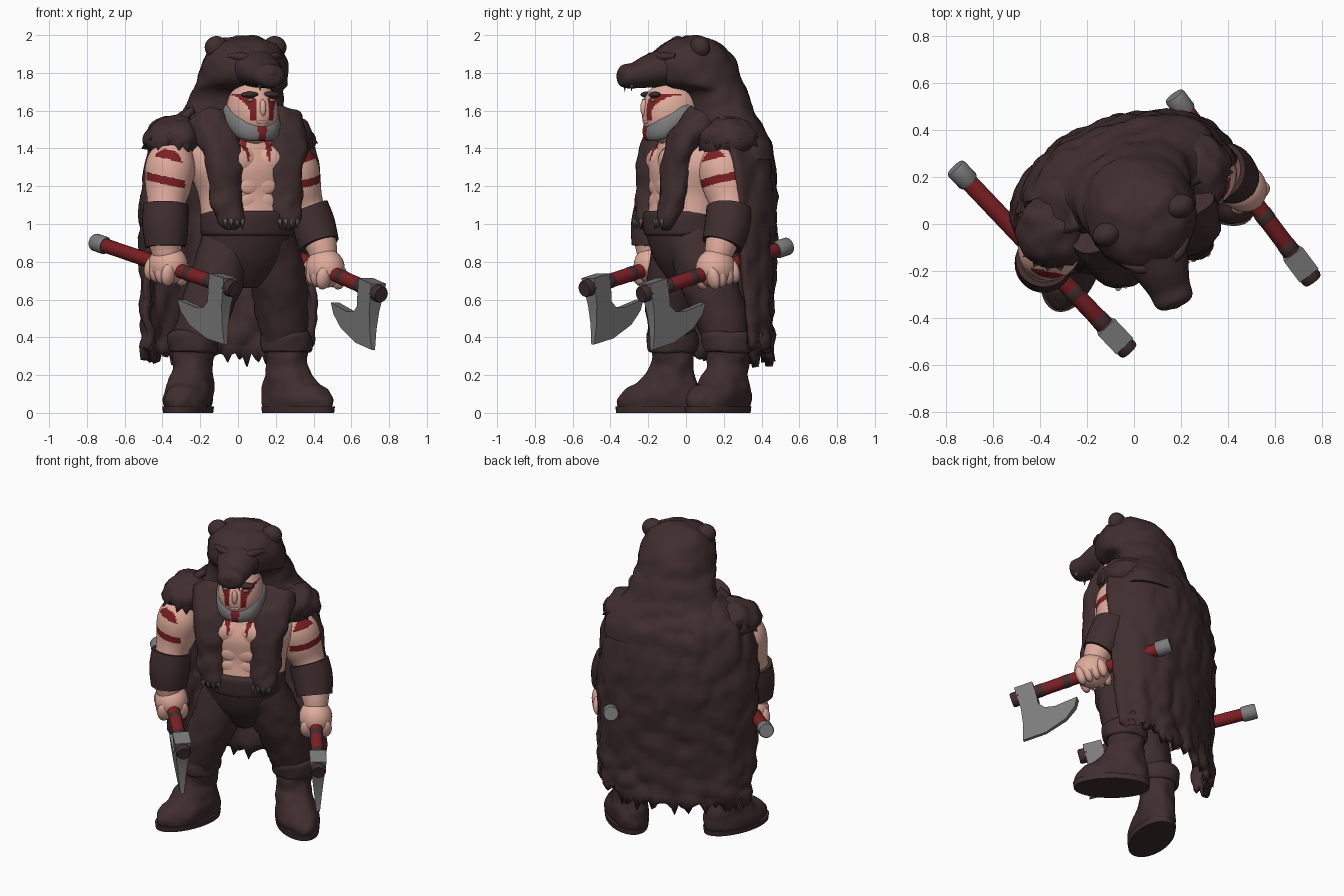
import bpy, bmesh, math, random
from mathutils import Matrix, Vector, noise

random.seed(4)
if "Cube" in bpy.data.objects:
    bpy.data.objects.remove(bpy.data.objects["Cube"])


def material(name, rgb):
    m = bpy.data.materials.new(name)
    m.use_nodes = True
    m.diffuse_color = (*rgb, 1)
    m.node_tree.nodes["Principled BSDF"].inputs["Base Color"].default_value = (*rgb, 1)
    return m


BROWN = material("dark brown fur", (.051, .027, .028))
SKIN = material("skin", (.74, .41, .33))
RED = material("red paint", (.2, .014, .017))
GREY = material("steel grey", (.2, .2, .2))
WORLD = Matrix()
BODY = Matrix.Translation((0, .07, 0)) @ Matrix.Rotation(math.radians(21), 4, 'Z')
CORE = BODY @ Matrix.Translation((.018, 0, 0))


def finish(bm, name, mats, frame=WORLD, rule=None, ruffle=0, angle=50):
    """Turn a bmesh into a shaded object; rule(centre, normal) picks a material slot."""
    bmesh.ops.recalc_face_normals(bm, faces=bm.faces)
    bm.normal_update()
    if ruffle:
        for v in bm.verts:
            v.co += v.normal * ruffle * noise.noise(v.co * 13)
    if rule:
        for f in bm.faces:
            f.material_index = int(rule(f.calc_center_median(), f.normal))
    me = bpy.data.meshes.new(name)
    bm.to_mesh(me)
    bm.free()
    for m in mats:
        me.materials.append(m)
    me.shade_smooth()
    me.set_sharp_from_angle(angle=math.radians(angle))
    ob = bpy.data.objects.new(name, me)
    ob.matrix_world = frame
    bpy.context.collection.objects.link(ob)
    return ob


def catmull(p, n):
    out = []
    for i in range(len(p) - 1):
        quad = p[max(i - 1, 0)], p[i], p[i + 1], p[min(i + 2, len(p) - 1)]
        for k in range(n):
            t = k / n
            out.append(tuple(.5 * (2*b + (c-a)*t + (2*a-5*b+4*c-d)*t*t + (3*b-a-3*c+d)*t**3)
                             for a, b, c, d in zip(*quad)))
    return out + [tuple(p[-1])]


def bridge(rings):
    bm = bmesh.new()
    vs = [[bm.verts.new(c) for c in r] for r in rings]
    n = len(vs[0])
    for lo, hi in zip(vs, vs[1:]):
        for i in range(n):
            bm.faces.new((lo[i], lo[(i+1) % n], hi[(i+1) % n], hi[i]))
    bm.faces.new(vs[0])
    bm.faces.new(vs[-1])
    return bm


def circle(n):
    return [(math.cos(math.tau*i/n), math.sin(math.tau*i/n)) for i in range(n)]


def loft(name, rows, mats, frame=CORE, n=5, seg=44, **kw):
    """Rows of (height, half width, front, back)."""
    rings = [[(w*c, (f+b)/2 + (b-f)/2*s, z) for c, s in circle(seg)] for z, w, f, b in catmull(rows, n)]
    return finish(bridge(rings), name, mats, frame, **kw)


def tube(name, pts, mats, frame=WORLD, n=6, ref=(1, 0, 0), flat=1, seg=32, **kw):
    """Swept tube through (x, y, z, radius); flat scales the second radius."""
    p = catmull(pts, n)
    rings = []
    for i, q in enumerate(p):
        t = (Vector(p[min(i+1, len(p)-1)][:3]) - Vector(p[max(i-1, 0)][:3])).normalized()
        u = Vector(ref)
        u = (u - t*u.dot(t)).normalized()
        v = t.cross(u)
        rings.append([Vector(q[:3]) + q[3]*(u*c + v*s*flat) for c, s in circle(seg)])
    return finish(bridge(rings), name, mats, frame, **kw)


def ball(name, c, r, mats, frame=CORE, seg=24, **kw):
    bm = bmesh.new()
    bmesh.ops.create_uvsphere(bm, u_segments=seg, v_segments=seg*2//3, radius=1,
                              matrix=Matrix.Translation(c) @ Matrix.Diagonal((*r, 1)))
    return finish(bm, name, mats, frame, **kw)


def spikes(name, items, mat, frame=CORE):
    """Cones given as (base, direction, radius, length)."""
    bm = bmesh.new()
    for base, d, r, length in items:
        d = Vector(d).normalized()
        m = Matrix.Translation(Vector(base) + d*length/2) @ d.to_track_quat('Z', 'Y').to_matrix().to_4x4()
        bmesh.ops.create_cone(bm, cap_ends=True, segments=8, radius1=r, radius2=0, depth=length, matrix=m)
    return finish(bm, name, [mat], frame)


# Torso and head
def chest_paint(c, n):
    return c.y < -.1 and 1.33 < c.z < 1.46 and .05 < abs(c.x) < .05 + .3*(c.z - 1.3)

loft("torso", [(1, .25, -.29, .1), (1.15, .26, -.26, .12), (1.3, .31, -.265, .15), (1.41, .29, -.225, .14),
               (1.48, .15, -.2, .08), (1.56, .11, -.2, .02)], [SKIN, RED], n=10, seg=96, rule=chest_paint)
for s in (-1, 1):
    ball("pectoral", (s*.09, -.185, 1.33), (.125, .08, .09), [SKIN, RED], seg=64, rule=chest_paint)
    for z in (1.12, 1.2):
        ball("abdominal", (s*.048, -.25, z), (.055, .014, .042), [SKIN])
ball("head", (0, -.16, 1.59), (.135, .165, .175), [SKIN, RED], seg=96,
     rule=lambda c, n: c.y < -.15 and 1.55 < c.z < 1.69 and .035 < abs(c.x) < .065 + .6*max(c.z - 1.6, 0))
ball("nose", (0, -.318, 1.615), (.018, .022, .045), [SKIN])
ball("lips", (0, -.31, 1.54), (.035, .012, .01), [SKIN])
for s in (-1, 1):
    ball("eye", (s*.06, -.294, 1.655), (.02, .012, .009), [GREY])
    ball("eyebrow", (s*.06, -.283, 1.685), (.05, .028, .016), [BROWN])
tube("beard", [(-.122, -.1, 1.61, .03), (-.12, -.15, 1.57, .056), (-.085, -.25, 1.505, .056),
               (0, -.29, 1.485, .046), (.085, -.25, 1.505, .056), (.12, -.15, 1.57, .056),
               (.122, -.1, 1.61, .03)], [GREY, RED], CORE, n=12, ref=(0, 0, 1), flat=.6,
     rule=lambda c, n: abs(c.x) < .024)

# Fur hood with animal head, flowing into the shoulders
loft("fur_hood", [(1.34, .41, -.03, .36), (1.43, .4, -.05, .35), (1.52, .345, -.09, .31), (1.6, .28, -.09, .275),
                  (1.69, .25, -.12, .25), (1.745, .24, -.24, .23), (1.82, .232, -.28, .205), (1.9, .21, -.26, .155),
                  (1.965, .155, -.18, .085), (1.995, .04, -.09, 0)], [BROWN], ruffle=.014)
tube("snout", [(0, -.18, 1.83, .14), (0, -.28, 1.81, .12), (0, -.37, 1.787, .092), (0, -.43, 1.783, .083),
               (0, -.455, 1.783, .055), (0, -.462, 1.783, .01)], [BROWN], CORE, flat=.75)
ball("animal_nose", (0, -.435, 1.8), (.045, .03, .03), [BROWN])
for s in (-1, 1):
    ball("animal_ear", (s*.165, -.065, 1.935), (.064, .052, .06), [BROWN])
    tube("animal_brow", [(s*.03, -.27, 1.87, .015), (s*.09, -.25, 1.885, .022), (s*.15, -.2, 1.89, .012)],
         [BROWN], CORE, ref=(0, 0, 1))
spikes("fangs", [((s*.05, -.41, 1.745), (0, 0, -1), .012, .045) for s in (-1, 1)], GREY)

# Fur lapels ending in paws with claws
for s in (-1, 1):
    tube("fur_lapel", [(s*.2, -.06, 1.56, .12), (s*.19, -.15, 1.46, .115), (s*.175, -.2, 1.34, .105),
                       (s*.165, -.22, 1.15, .095), (s*.155, -.25, 1.03, .08), (s*.155, -.255, .97, .03)],
         [BROWN], CORE, flat=.7, ruffle=.02)
    spikes("paw_claws", [((s*.155 + k*.032, -.295, 1.025), (0, -.1, -1), .014, .055) for k in (-1.5, -.5, .5, 1.5)],
           GREY)

# Shoulder fur with ragged tufts
tufts = []
for c in (Vector((-.34, -.02, 1.45)), Vector((.25, .22, 1.45))):
    ball("shoulder_fur", c, (.155, .17, .12), [BROWN], WORLD, seg=36, ruffle=.025)
    for i in range(18):
        a = math.tau*i/18
        out = Vector((math.cos(a), math.sin(a), random.uniform(-1.2, -.4)))
        tufts.append((c + Vector((.125*out.x, .14*out.y, random.uniform(-.04, .03))), out, .035, .055))
spikes("shoulder_tufts", tufts, BROWN, WORLD)

# Hanging cape with a torn hem, shorter at its left corner
bm = bmesh.new()
COLS = 64
rows = catmull([(1.6, .23, .24, 0), (1.5, .36, .3, 0), (1.4, .44, .345, .01), (1.1, .475, .375, .04),
                (.8, .475, .355, .06), (.5, .465, .335, .09), (.34, .45, .345, .11)], 7)
grid = []
for j, (z, w, back, edge) in enumerate(rows):
    line = []
    for i in range(COLS + 1):
        th = (i/COLS - .5)*math.pi
        drop = random.uniform(-.03, .05) + .05*math.cos(th) - .1*max(math.sin(th), 0)**6 if j == len(rows)-1 else 0
        fold = 1 + .012*math.sin(th*13)*(1.6 - z)
        line.append(bm.verts.new((w*math.sin(th)*fold - .015,
                                  edge + (back-edge)*max(math.cos(th), 0)**.85*fold, z - drop)))
    grid.append(line)
for lo, hi in zip(grid, grid[1:]):
    for i in range(COLS):
        bm.faces.new((lo[i], lo[i+1], hi[i+1], hi[i]))
cape = finish(bm, "fur_cape", [BROWN], BODY, ruffle=.025)
thick = cape.modifiers.new("thickness", 'SOLIDIFY')
thick.thickness, thick.offset = .04, 0

# Belt, trousers and boots
loft("waist_band", [(.94, .24, -.29, .11), (.96, .253, -.3, .12), (1.05, .253, -.305, .12), (1.07, .24, -.285, .11)],
     [BROWN])
loft("trouser_seat", [(.66, .06, -.13, 0), (.73, .15, -.19, .08), (.83, .225, -.25, .11), (.96, .24, -.29, .11)],
     [BROWN])
tube("right_trouser_leg", [(-.05, -.03, .93, .14), (-.1, -.06, .74, .143), (-.18, -.08, .53, .132),
                           (-.235, -.08, .36, .11)], [BROWN], ruffle=.012)
tube("left_trouser_leg", [(.16, .03, .93, .14), (.205, .1, .74, .148), (.235, .18, .53, .138),
                          (.25, .215, .36, .115)], [BROWN], ruffle=.012)
for side, spot, turn in (("right", (-.24, -.07, 0), -17), ("left", (.255, .222, 0), 50)):
    foot = Matrix.Translation(spot) @ Matrix.Rotation(math.radians(turn), 4, 'Z')
    loft(side + "_boot", [(.02, .112, -.3, .135), (.07, .122, -.305, .145), (.12, .12, -.26, .14),
                          (.165, .112, -.18, .125), (.22, .106, -.125, .115), (.28, .108, -.115, .115),
                          (.38, .122, -.125, .12)], [BROWN], foot, ruffle=.015)
    loft(side + "_boot_sole", [(0, .12, -.31, .145), (.035, .125, -.315, .15)], [BROWN], foot, n=1)
    loft(side + "_boot_cuff", [(.32, .115, -.12, .12), (.335, .132, -.135, .13), (.41, .138, -.14, .135),
                               (.435, .12, -.12, .12)], [BROWN], foot, ruffle=.012)


# Arms with painted stripes and bracers
def arm(side, pts, outward, slope, cuff):
    def stripes(c, n):
        tilt = slope*(c - Vector(pts[1][:3])).dot(outward.cross(Vector((0, 0, 1))))
        facing = n.dot(outward)
        return facing > .75 and abs(c.z - 1.37 + tilt) < .025 or facing > .55 and abs(c.z - 1.23 + tilt) < .022
    tube(side + "_arm", pts, [SKIN, RED], n=26, seg=72, rule=stripes)
    tube(side + "_bracer", cuff, [BROWN], n=4)

arm("right", [(-.33, -.05, 1.43, .08), (-.355, -.1, 1.32, .13), (-.37, -.12, 1.2, .122), (-.38, -.15, 1.1, .1),
              (-.385, -.18, .95, .1), (-.38, -.185, .86, .08), (-.37, -.19, .79, .06)],
    Vector((-.2, -.98, 0)), -.22,
    [(-.383, -.15, 1.1, .12), (-.385, -.17, .99, .122), (-.383, -.18, .88, .108)])
arm("left", [(.25, .2, 1.43, .08), (.285, .2, 1.31, .135), (.315, .22, 1.19, .128), (.36, .23, 1.08, .1),
             (.41, .21, .97, .1), (.445, .18, .87, .08), (.46, .16, .78, .06)],
    Vector((.9, -.43, 0)), .22, [(.36, .23, 1.08, .122), (.395, .22, .99, .122), (.43, .19, .89, .108)])


# Axes held in fists: local x runs along the shaft, local y towards the blade
def axe(side, start, end, grip):
    start, end = Vector(start), Vector(end)
    d = (end - start).normalized()
    b = Vector((0, 0, -1))
    b = (b - d*b.dot(d)).normalized()
    frame = Matrix((d, b, d.cross(b))).transposed().to_4x4()
    frame.translation = end - d*.1
    tail = .1 - (end - start).length

    def rod(part, u0, u1, r, mat):
        tube(side + part, [(u0, 0, 0, r*.9), (u0 + .01, 0, 0, r), (u1 - .01, 0, 0, r), (u1, 0, 0, r*.9)],
             [mat], frame, n=1, ref=(0, 1, 0))
    rod("_axe_shaft", tail + .04, .08, .038, RED)
    rod("_axe_pommel", tail, tail + .09, .047, GREY)
    rod("_axe_tip", .04, .1, .045, BROWN)
    for u in (-.28, -.11):
        rod("_axe_wrap", u, u + .055, .04, BROWN)
    # Bearded blade, tapering to its edge
    outline = [(.06, -.05), (-.055, -.05), (-.055, .05), (-.05, .1), (-.08, .14), (-.14, .155), (-.285, .145),
               (-.255, .2), (-.18, .258), (-.04, .3), (.104, .3), (.075, .2), (.06, .1)]
    bm = bmesh.new()
    faces = [[bm.verts.new((u, v, s*(.05 - .11*(v + .05)))) for u, v in outline] for s in (-1, 1)]
    for f in faces:
        bm.faces.new(f)
    for i in range(len(outline)):
        k = (i + 1) % len(outline)
        bm.faces.new((faces[0][i], faces[0][k], faces[1][k], faces[1][i]))
    bmesh.ops.triangulate(bm, faces=[f for f in bm.faces if len(f.verts) > 4])
    finish(bm, side + "_axe_blade", [GREY], frame, angle=25)
    # Fist
    u = tail + grip
    ball(side + "_fist", (u, -.01, 0), (.11, .105, .1), [SKIN], frame)
    for k in range(4):
        for s in (-1, 1):
            ball(side + "_finger", (u - .068 + .045*k, .025, s*.052), (.032, .065, .044), [SKIN], frame, seg=16)


axe("right", (-.76, .24, .905), (-.02, -.54, .655), .58)
axe("left", (.17, .545, .885), (.76, -.24, .625), .5)
